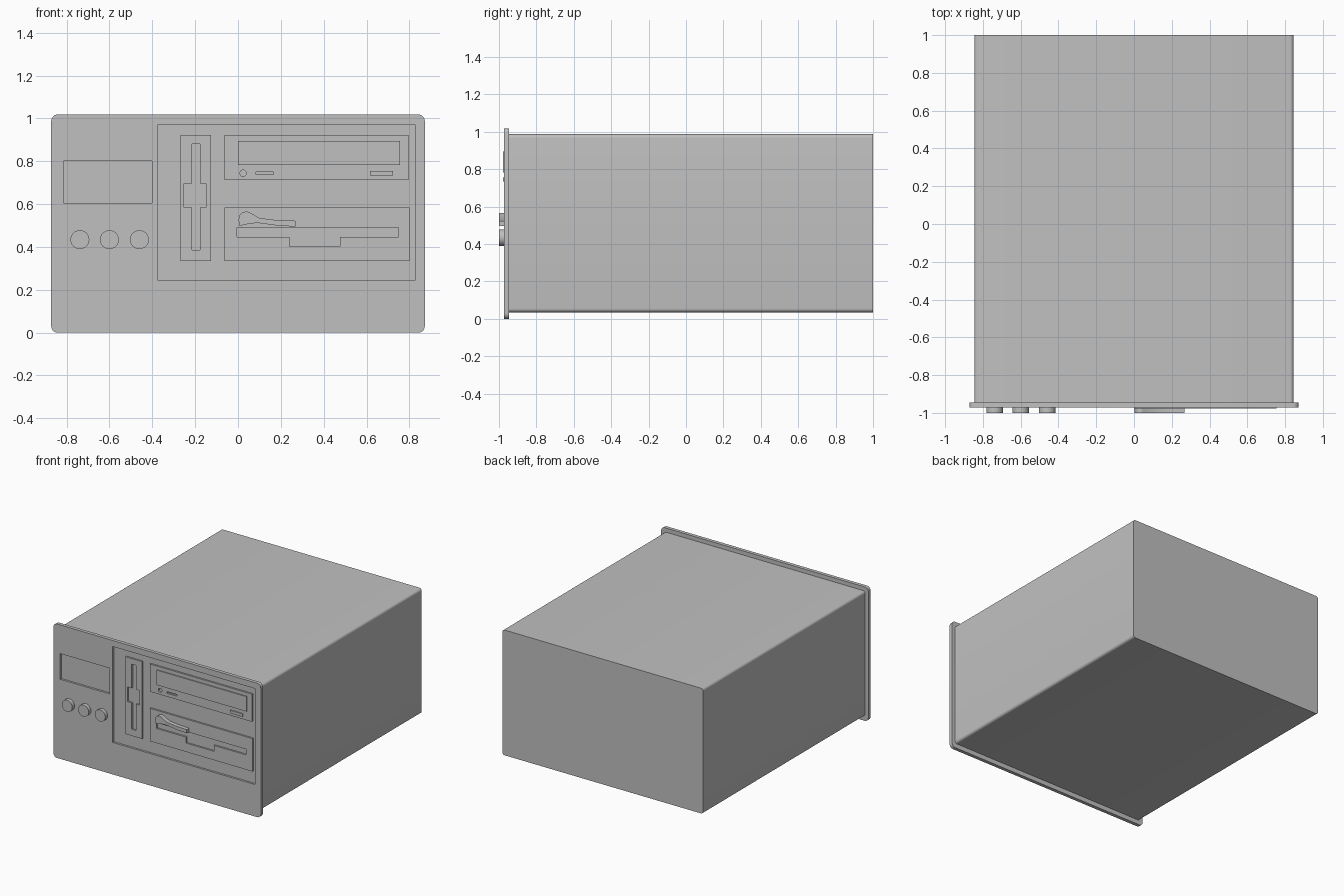
import bpy, bmesh
from math import sin, cos, pi, radians

cube = bpy.data.objects.get("Cube")
if cube:
    bpy.data.objects.remove(cube, do_unlink=True)

grey = bpy.data.materials.new("case grey")
grey.use_nodes = True
grey.diffuse_color = (0.53, 0.53, 0.53, 1)
grey.node_tree.nodes["Principled BSDF"].inputs["Base Color"].default_value = (0.53, 0.53, 0.53, 1)


# Outlines in the front plane, as (x, z) points
def rect(x0, x1, z0, z1):
    return [(x0, z0), (x1, z0), (x1, z1), (x0, z1)]


def circle(x, z, r, n=32):
    return [(x + r * cos(2 * pi * i / n), z + r * sin(2 * pi * i / n)) for i in range(n)]


def round_rect(x0, x1, z0, z1, r, n=6):
    corners = [(x1 - r, z1 - r), (x0 + r, z1 - r), (x0 + r, z0 + r), (x1 - r, z0 + r)]
    return [(cx + r * cos(pi / 2 * (q + i / n)), cz + r * sin(pi / 2 * (q + i / n)))
            for q, (cx, cz) in enumerate(corners) for i in range(n + 1)]


def slab(name, front, back, outline, *holes):
    """Extrude an outline with optional holes from y = front to y = back."""
    curve = bpy.data.curves.new(name, 'CURVE')
    curve.dimensions = '2D'
    curve.fill_mode = 'BOTH'
    curve.extrude = (back - front) / 2
    for points in (outline, *holes):
        spline = curve.splines.new('POLY')
        spline.points.add(len(points) - 1)
        for p, (x, z) in zip(spline.points, points):
            p.co = (x, z, 0, 1)
        spline.use_cyclic_u = True
    ob = bpy.data.objects.new(name, curve)
    bpy.context.collection.objects.link(ob)
    ob.rotation_euler.x = radians(90)
    ob.location.y = (front + back) / 2
    bpy.ops.object.select_all(action='DESELECT')
    ob.select_set(True)
    bpy.context.view_layer.objects.active = ob
    bpy.ops.object.convert(target='MESH')
    ob = bpy.context.object
    ob.name = name
    bm = bmesh.new()
    bm.from_mesh(ob.data)
    bmesh.ops.remove_doubles(bm, verts=bm.verts, dist=0.0001)
    bmesh.ops.recalc_face_normals(bm, faces=bm.faces)
    bm.to_mesh(ob.data)
    bm.free()
    ob.data.materials.clear()
    ob.data.materials.append(grey)
    bpy.ops.object.shade_smooth_by_angle(angle=radians(30))
    return ob


# Depths of the front layers
PLATE, FLOOR, DRIVE = -0.972, -0.957, -0.97

# Chassis, whose front forms the floor of every recess
slab("chassis", FLOOR, 1.0, round_rect(-0.845, 0.845, 0.035, 0.987, 0.02))

# Front plate with display window and drive bay openings
slab("front_plate", PLATE, -0.945, round_rect(-0.872, 0.872, 0, 1.018, 0.03),
     rect(-0.815, -0.402, 0.605, 0.8), rect(-0.373, 0.825, 0.243, 0.972))

# Three knobs
for i, x in enumerate((-0.738, -0.6, -0.46)):
    slab(f"knob_{i + 1}", -1.0, PLATE, circle(x, 0.434, 0.044))

# Upright drive with a cross-shaped slot
cross = [(-0.215, 0.385), (-0.178, 0.385), (-0.178, 0.585), (-0.15, 0.585),
         (-0.15, 0.697), (-0.178, 0.697), (-0.178, 0.88), (-0.215, 0.88),
         (-0.215, 0.697), (-0.252, 0.697), (-0.252, 0.585), (-0.215, 0.585)]
slab("upright_drive", DRIVE, FLOOR, rect(-0.268, -0.127, 0.335, 0.922), cross)

# Disc drive with tray, button, socket and indicator
slab("disc_drive", DRIVE, FLOOR, rect(-0.062, 0.795, 0.712, 0.922),
     circle(0.024, 0.744, 0.015), rect(0.083, 0.165, 0.738, 0.75))
slab("disc_tray", -0.978, DRIVE, rect(0.0, 0.755, 0.782, 0.895))
slab("eject_button", -0.978, DRIVE, rect(0.617, 0.723, 0.733, 0.755))

# Floppy drive with a notched slot and a turning lever
notched = [(-0.005, 0.447), (0.24, 0.447), (0.24, 0.402), (0.477, 0.402),
           (0.477, 0.447), (0.748, 0.447), (0.748, 0.49), (-0.005, 0.49)]
slab("floppy_drive", DRIVE, FLOOR, rect(-0.062, 0.8, 0.335, 0.585), notched)
lever = [(0.002, 0.525), (0.008, 0.548), (0.022, 0.562), (0.04, 0.566), (0.06, 0.558),
         (0.1, 0.535), (0.18, 0.525), (0.268, 0.522), (0.268, 0.495), (0.19, 0.499),
         (0.09, 0.512), (0.05, 0.508), (0.008, 0.498)]
slab("floppy_lever", -1.0, DRIVE, lever)
